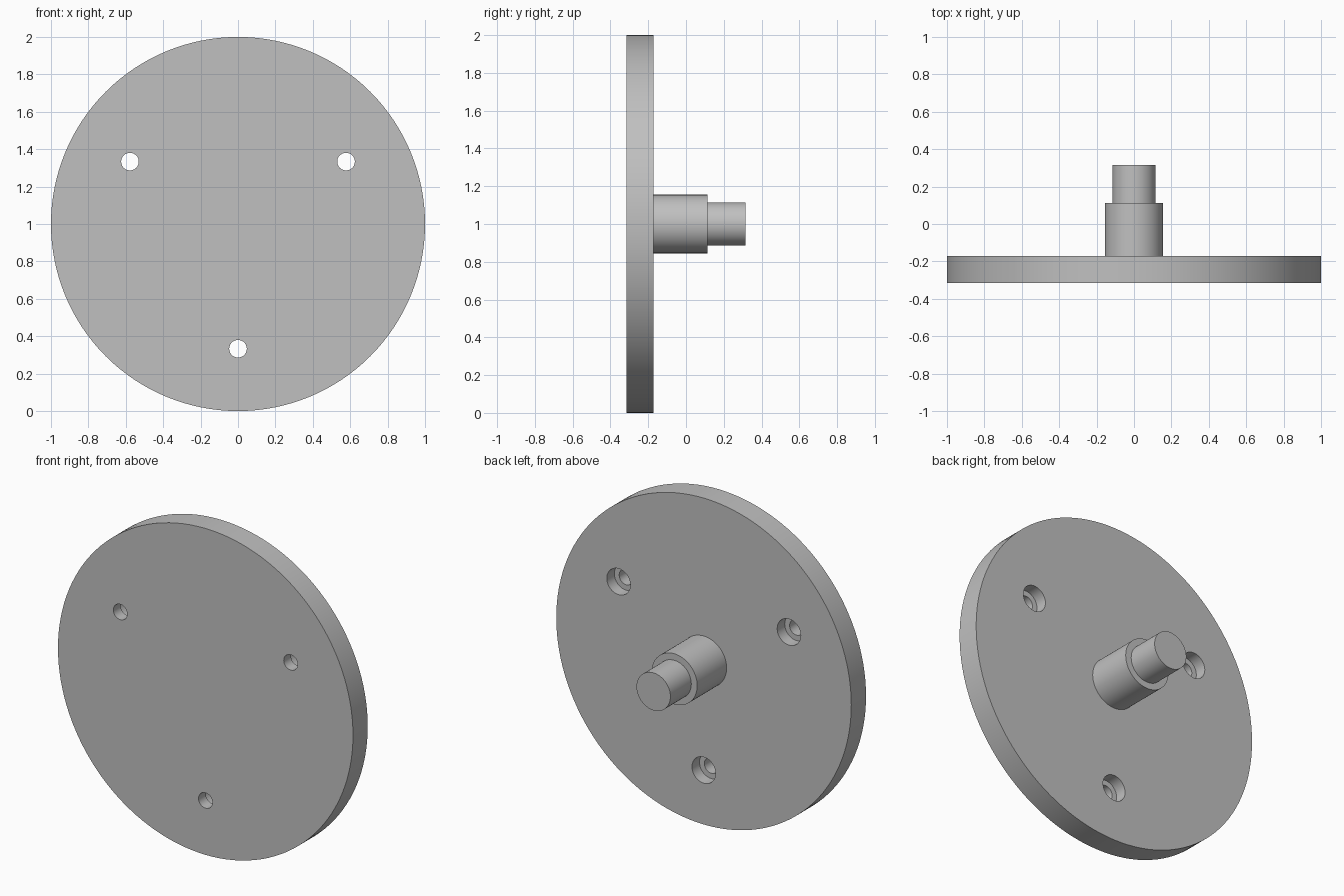
import bpy, bmesh, math

default_cube = bpy.data.objects.get("Cube")
if default_cube:
    bpy.data.objects.remove(default_cube, do_unlink=True)

GREY = (0.527, 0.527, 0.527, 1)
metal = bpy.data.materials.new("plain grey metal")
metal.use_nodes = True
metal.diffuse_color = GREY
metal.node_tree.nodes["Principled BSDF"].inputs["Base Color"].default_value = GREY


def turned(name, profile, centre=(0, 1), sides=64):
    """Solid turned about the y axis from (radius, y) points, with flat ends."""
    bm = bmesh.new()
    angles = [math.tau * i / sides for i in range(sides)]
    rings = [[bm.verts.new((centre[0] + r * math.cos(a), y, centre[1] + r * math.sin(a)))
              for a in angles] for r, y in profile]
    for low, high in zip(rings, rings[1:]):
        for i in range(sides):
            j = (i + 1) % sides
            bm.faces.new((low[i], low[j], high[j], high[i]))
    bm.faces.new(rings[0])
    bm.faces.new(rings[-1])
    bmesh.ops.recalc_face_normals(bm, faces=bm.faces)
    mesh = bpy.data.meshes.new(name)
    bm.to_mesh(mesh)
    bm.free()
    mesh.materials.append(metal)
    obj = bpy.data.objects.new(name, mesh)
    bpy.context.collection.objects.link(obj)
    return obj


def activate(obj):
    bpy.ops.object.select_all(action="DESELECT")
    obj.select_set(True)
    bpy.context.view_layer.objects.active = obj


FRONT, BACK = -0.315, -0.172

# Round plate and stepped shaft on its back
plate = turned("round_plate", [(1, FRONT), (1, BACK)], sides=128)
shaft = turned("stepped_shaft", [(0.155, BACK - 0.03), (0.155, 0.113),
                                 (0.115, 0.113), (0.115, 0.315)])

# Three counterbored screw holes, wide at the back
for k in range(3):
    a = math.radians(-90 + 120 * k)
    centre = (0.667 * math.cos(a), 1 + 0.667 * math.sin(a))
    cutter = turned("hole_cutter", [(0.047, FRONT - 0.1), (0.047, -0.245),
                                    (0.08, -0.245), (0.08, BACK + 0.1)], centre, 40)
    cutter.hide_render = True
    activate(plate)
    cut = plate.modifiers.new("screw_hole", "BOOLEAN")
    cut.operation = "DIFFERENCE"
    cut.solver = "EXACT"
    cut.object = cutter
    bpy.ops.object.modifier_apply(modifier=cut.name)
    bpy.data.objects.remove(cutter, do_unlink=True)

# Smooth round walls with crisp rims
for part in (plate, shaft):
    activate(part)
    bpy.ops.object.shade_smooth_by_angle(angle=math.radians(30))
